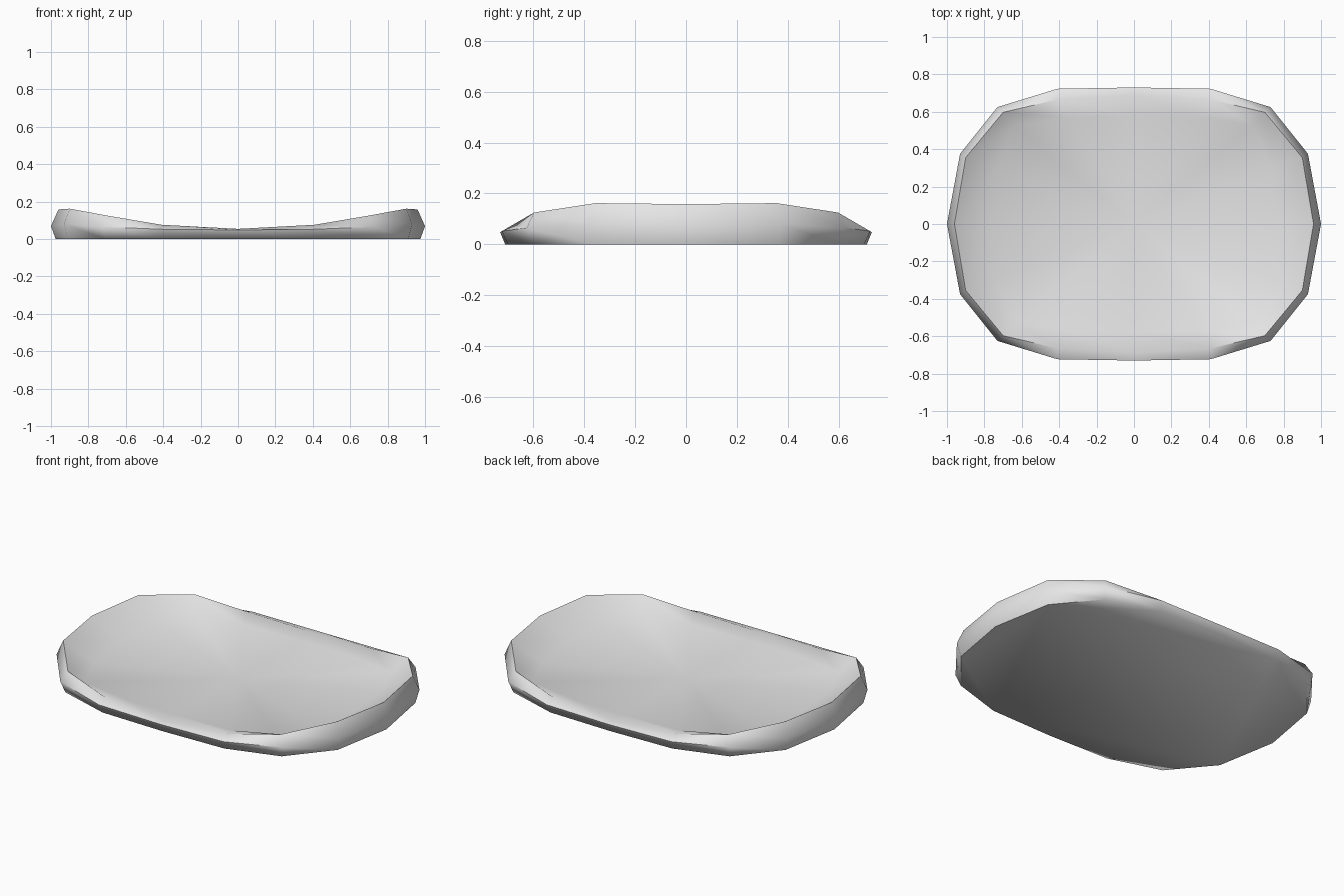
import bpy, bmesh

cube = bpy.data.objects.get("Cube")
if cube:
    bpy.data.objects.remove(cube, do_unlink=True)

# Ceramic colour
mat = bpy.data.materials.new("pale grey")
mat.use_nodes = True
grey = (0.8, 0.8, 0.8, 1)
mat.diffuse_color = grey
mat.node_tree.nodes["Principled BSDF"].inputs["Base Color"].default_value = grey


def full_ring(bm, quarter):
    """Mirror a quarter outline (back middle to left end) into a closed ring."""
    half = quarter + [(x, -y, z) for x, y, z in quarter[-2::-1]]
    loop = half + [(-x, y, z) for x, y, z in half[-2:0:-1]]
    return [bm.verts.new(p) for p in loop]


# Quarter outlines from the foot, over the rim, down to the floor
foot = [(0, .71, 0), (.40, .70, 0), (.71, .605, 0), (.91, .365, 0), (.975, 0, 0)]
belly = [(0, .73, .048), (.41, .723, .052), (.73, .625, .065), (.93, .375, .08), (1, 0, .068)]
rim = [(0, .69, .054), (.41, .665, .076), (.70, .597, .125), (.90, .355, .162), (.96, 0, .158)]
floor = [(0, .58, .046), (.36, .57, .047), (.64, .525, .05), (.735, .30, .052), (.77, 0, .052)]

bm = bmesh.new()
rings = [full_ring(bm, q) for q in (foot, belly, rim, floor)]
for low, high in zip(rings, rings[1:]):
    for i in range(len(low)):
        j = (i + 1) % len(low)
        bm.faces.new((low[i], low[j], high[j], high[i]))
bm.faces.new(rings[0])

# Shallow floor fanned to its centre
centre = bm.verts.new((0, 0, .044))
for i, v in enumerate(rings[-1]):
    bm.faces.new((v, rings[-1][(i + 1) % len(rings[-1])], centre))
bmesh.ops.recalc_face_normals(bm, faces=bm.faces[:])

mesh = bpy.data.meshes.new("shallow_dish")
bm.to_mesh(mesh)
bm.free()
dish = bpy.data.objects.new("shallow_dish", mesh)
bpy.context.collection.objects.link(dish)
mesh.materials.append(mat)

# Smooth everywhere except the crisp foot edge
bpy.ops.object.select_all(action="DESELECT")
dish.select_set(True)
bpy.context.view_layer.objects.active = dish
bpy.ops.object.shade_smooth_by_angle(angle=1.2)
